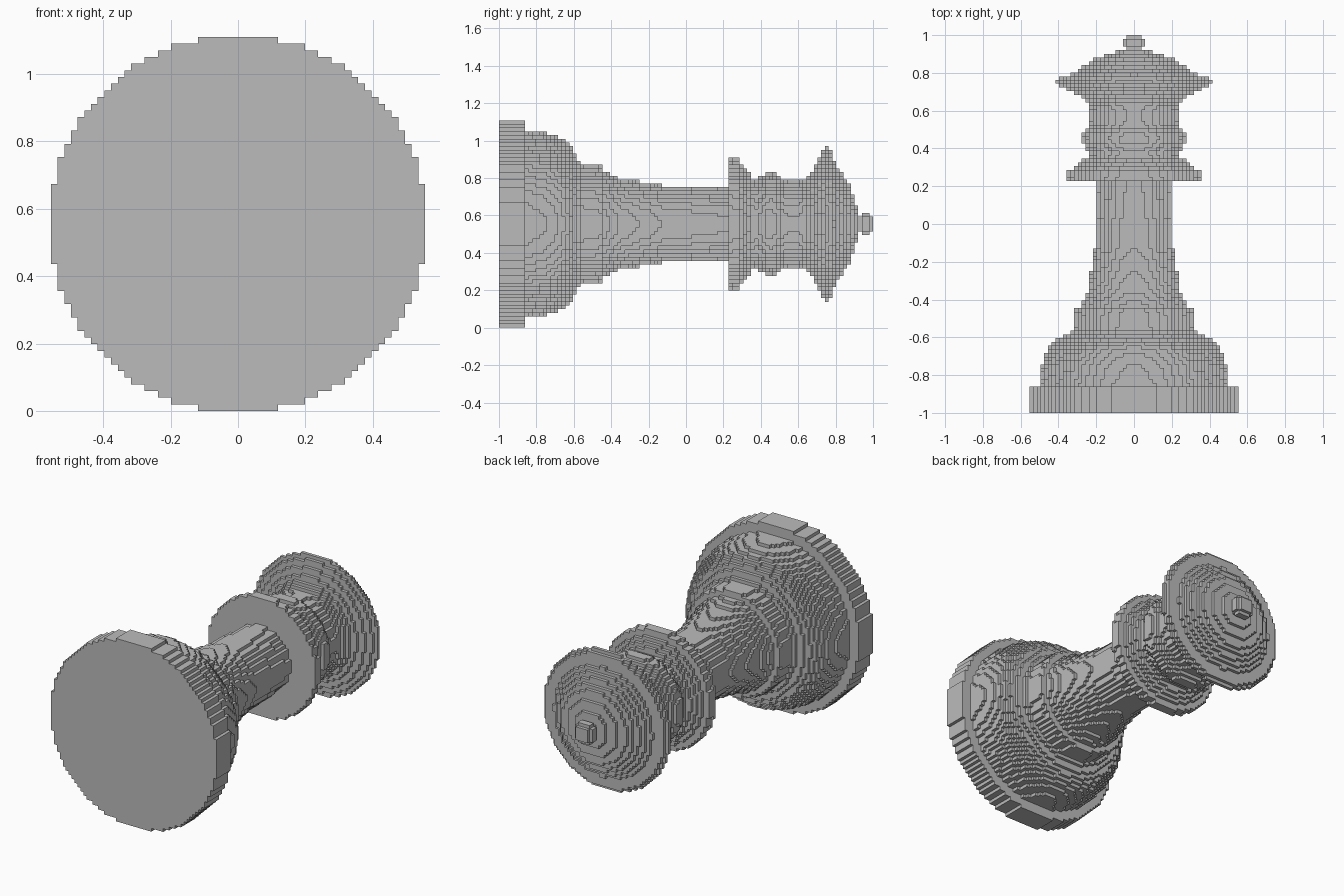
import bpy, bmesh
from math import sqrt

cube = bpy.data.objects.get("Cube")
if cube:
    bpy.data.objects.remove(cube)

LAYERS = 101
V = 2 / LAYERS          # size of one block
HALF = 28               # base radius in blocks

stone = bpy.data.materials.new("plain grey")
stone.use_nodes = True
grey = (0.5, 0.5, 0.5, 1)
stone.diffuse_color = grey
stone.node_tree.nodes["Principled BSDF"].inputs["Base Color"].default_value = grey

# Each part: (layer position, radius) in blocks, from the foot to the tip
PARTS = {
    "base_plinth": [(0, 28.2), (7, 28.2)],
    "base_dome": [(7, 25.2), (13, 24.5), (16, 23.5), (18, 22.3), (20, 20),
                  (21.5, 17.2), (22.5, 16.2), (28, 15.8)],
    "stem": [(28, 14.2), (30, 13.5), (32, 12.5), (38, 11.5), (44, 10.5), (62, 9.7)],
    "collar": [(62, 18.2), (65, 17.9)],
    "neck": [(65, 16.5), (68, 13), (69, 12), (71, 13), (73, 14.3), (75, 13.6),
             (77, 11.8), (81, 11.6), (83, 12.8), (85, 14.8), (86, 16.8)],
    "crown_rim": [(86, 16.8), (87.5, 19.8), (88.5, 21.2), (89.5, 20.3), (90, 19.5)],
    "crown_dome": [(90, 17.2), (92, 14.6), (94, 11.8), (95, 9.8), (96, 6.8), (97, 4)],
    "finial": [(97, 1.8), (98.5, 3.2), (99.5, 3.2), (101, 1.8)],
}


def radius(points, p):
    """Radius of a part at layer position p."""
    for (a, ra), (b, rb) in zip(points, points[1:]):
        if p <= b:
            return ra + (rb - ra) * (p - a) / (b - a)
    return points[-1][1]


def disc(r):
    """Half width in blocks of every row of a stepped disc."""
    rows = []
    for j in range(-HALF, HALF):
        d = r * r - (j + 0.5) ** 2
        rows.append(int(sqrt(d) + 0.5) if d > 0 else 0)
    return rows


EMPTY = [0] * HALF * 2
discs = [EMPTY]
for points in PARTS.values():
    for k in range(points[0][0], points[-1][0]):
        discs.append(disc(radius(points, k + 0.5)))
discs.append(EMPTY)


def build(name, first, last):
    bm = bmesh.new()
    cache = {}

    def vert(x, y, z):
        if (x, y, z) not in cache:
            cache[x, y, z] = bm.verts.new((x * V, y * V - 1, z * V))
        return cache[x, y, z]

    def quad(corners, flip):
        """Add a face and its mirror image across x = 0."""
        for s in (1, -1):
            loop = corners if flip == (s < 0) else corners[::-1]
            bm.faces.new([vert(s * x, y, z) for x, y, z in loop])

    for k in range(first, last):
        rows = discs[k + 1]
        for j, w in enumerate(rows):
            if not w:
                continue
            # outer side walls
            quad([(w, k, j), (w, k, j + 1), (w, k + 1, j + 1), (w, k + 1, j)], False)
            # upper and lower treads
            for n, z in ((j - 1, j), (j + 1, j + 1)):
                i = rows[n] if 0 <= n < len(rows) else 0
                if i < w:
                    quad([(i, k, z), (w, k, z), (w, k + 1, z), (i, k + 1, z)], z == j)
            # front and back ledges
            for other, y in ((discs[k], k), (discs[k + 2], k + 1)):
                i = other[j]
                if i < w:
                    quad([(i, y, j), (w, y, j), (w, y, j + 1), (i, y, j + 1)], y != k)
    bmesh.ops.recalc_face_normals(bm, faces=[]) if not bm.faces else None
    mesh = bpy.data.meshes.new(name)
    bm.to_mesh(mesh)
    bm.free()
    mesh.materials.append(stone)
    bpy.context.collection.objects.link(bpy.data.objects.new(name, mesh))


for name, points in PARTS.items():
    build(name, points[0][0], points[-1][0])
